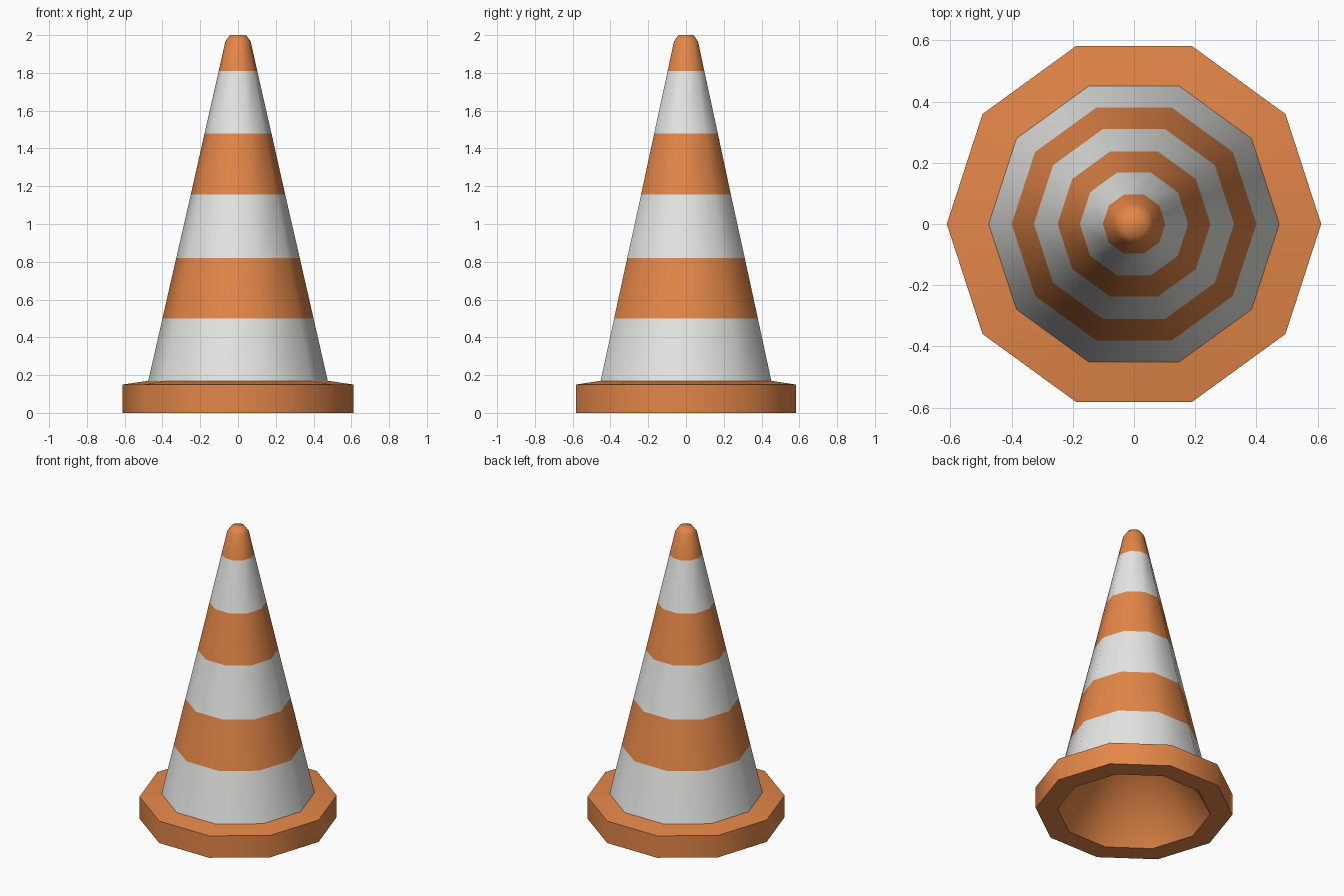
import bpy, bmesh, math

if "Cube" in bpy.data.objects:
    bpy.data.objects.remove(bpy.data.objects["Cube"])

SIDES = 10


def material(name, color):
    m = bpy.data.materials.new(name)
    m.diffuse_color = (*color, 1)
    m.use_nodes = True
    m.node_tree.nodes["Principled BSDF"].inputs["Base Color"].default_value = m.diffuse_color
    return m


orange = material("orange", (0.77, 0.24, 0.065))
white = material("white", (0.79, 0.79, 0.77))

# Profile (radius, height) from hollow rim, round the base, up to the tip
profile = [(0.475, 0), (0.612, 0), (0.612, 0.15), (0.475, 0.17),
           (0.40, 0.50), (0.327, 0.82), (0.25, 1.155), (0.177, 1.48),
           (0.102, 1.81), (0.067, 1.967), (0.042, 2.0)]
white_bands = {3, 5, 7}  # profile segments that are reflective bands

bm = bmesh.new()
rings = [[bm.verts.new((r * math.cos(2 * math.pi * i / SIDES),
                        r * math.sin(2 * math.pi * i / SIDES), z))
          for i in range(SIDES)] for r, z in profile]
for k in range(len(rings) - 1):
    a, b = rings[k], rings[k + 1]
    for i in range(SIDES):
        j = (i + 1) % SIDES
        f = bm.faces.new((a[i], a[j], b[j], b[i]))
        f.material_index = 1 if k in white_bands else 0

# Tip cap and pointed hollow underneath
bm.faces.new(rings[-1])
apex = bm.verts.new((0, 0, 0.8))
for i in range(SIDES):
    bm.faces.new((rings[0][(i + 1) % SIDES], rings[0][i], apex))
bmesh.ops.recalc_face_normals(bm, faces=bm.faces)

mesh = bpy.data.meshes.new("traffic_cone")
bm.to_mesh(mesh)
bm.free()
mesh.materials.append(orange)
mesh.materials.append(white)
cone = bpy.data.objects.new("traffic_cone", mesh)
bpy.context.collection.objects.link(cone)

# Smooth sides, sharp base rim
bpy.context.view_layer.objects.active = cone
cone.select_set(True)
bpy.ops.object.shade_smooth_by_angle(angle=math.radians(55))
